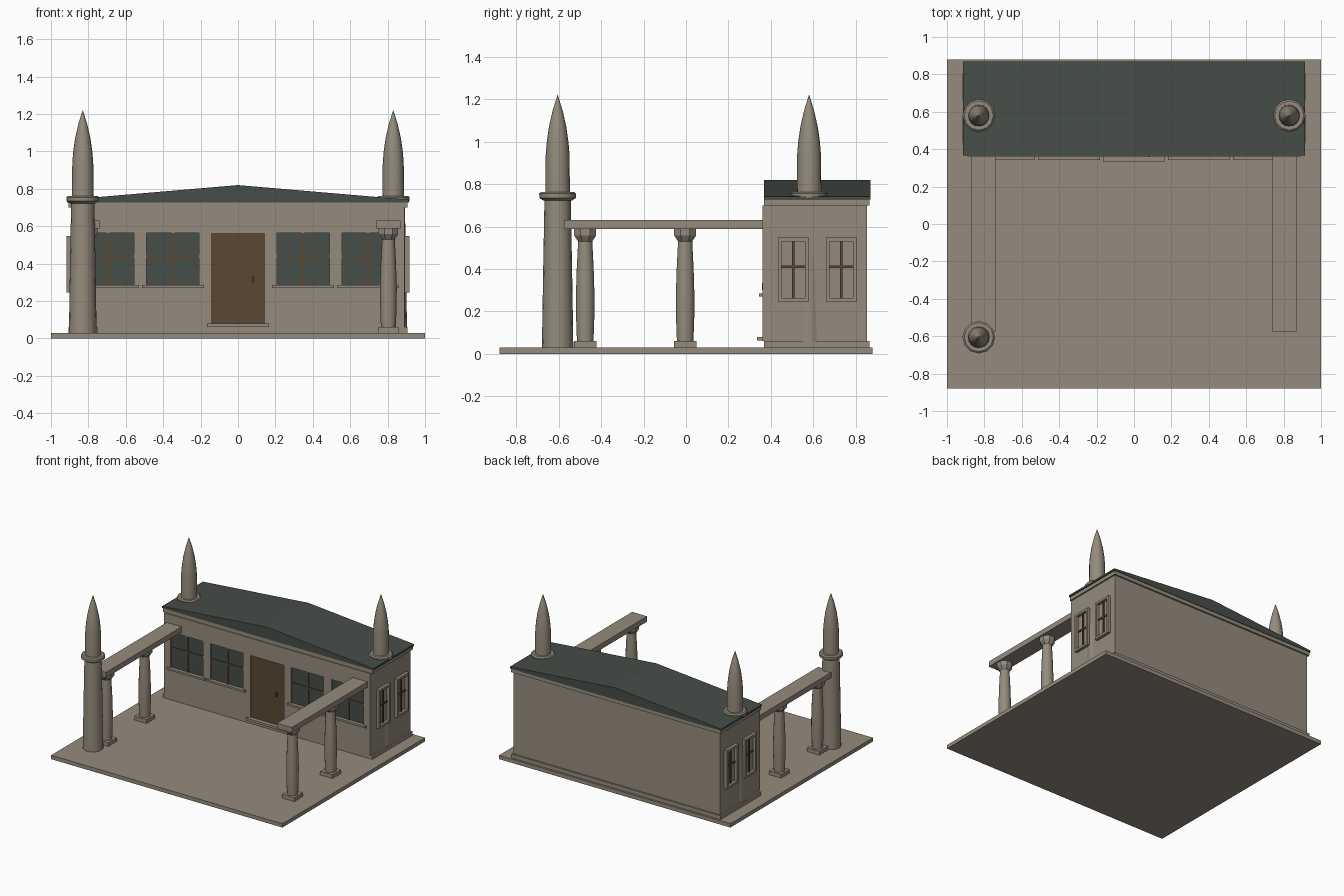
import bpy, math

if "Cube" in bpy.data.objects:
    bpy.data.objects.remove(bpy.data.objects["Cube"])

def mat(name, c):
    m = bpy.data.materials.new(name)
    m.diffuse_color = (*c, 1)
    m.use_nodes = True
    m.node_tree.nodes["Principled BSDF"].inputs["Base Color"].default_value = m.diffuse_color
    return m

STONE = mat("tan_stone", (0.30, 0.26, 0.205))
SLATE = mat("dark_green_slate", (0.062, 0.075, 0.066))
WOOD = mat("brown_wood", (0.105, 0.064, 0.034))

def mesh(name, verts, faces, m):
    me = bpy.data.meshes.new(name)
    me.from_pydata(verts, [], faces)
    me.materials.append(m)
    o = bpy.data.objects.new(name, me)
    bpy.context.collection.objects.link(o)
    return o

def box(name, x0, x1, y0, y1, z0, z1, m=STONE):
    v = [(x, y, z) for z in (z0, z1) for x, y in ((x0, y0), (x1, y0), (x1, y1), (x0, y1))]
    f = [(3, 2, 1, 0), (4, 5, 6, 7)] + [(i, (i + 1) % 4, 4 + (i + 1) % 4, 4 + i) for i in range(4)]
    return mesh(name, v, f, m)

def lathe(name, x, y, profile, n, m=STONE, turn=0.0, smooth=True):
    v = [(x + r * math.cos(turn + 2 * math.pi * i / n), y + r * math.sin(turn + 2 * math.pi * i / n), z)
         for r, z in profile for i in range(n)]
    f = [(k * n + i, k * n + (i + 1) % n, (k + 1) * n + (i + 1) % n, (k + 1) * n + i)
         for k in range(len(profile) - 1) for i in range(n)]
    f += [tuple(reversed(range(n))), tuple(range((len(profile) - 1) * n, len(profile) * n))]
    o = mesh(name, v, f, m)
    if smooth:
        bpy.ops.object.select_all(action='DESELECT')
        bpy.context.view_layer.objects.active = o
        o.select_set(True)
        bpy.ops.object.shade_smooth_by_angle(angle=math.radians(35))
    return o

# ground slab, plinth, main block, cornice
box("ground_slab", -1, 1, -0.88, 0.88, 0, 0.03)
box("plinth", -0.905, 0.905, 0.367, 0.865, 0.03, 0.06)
box("main_block", -0.893, 0.893, 0.376, 0.853, 0.06, 0.70)
box("cornice", -0.905, 0.905, 0.367, 0.866, 0.70, 0.728)

# low gabled roof, ridge running front to back
prof = [(-0.913, 0.728), (0.913, 0.728), (0.913, 0.742), (0, 0.82), (-0.913, 0.742)]
rv = [(x, y, z) for y in (0.367, 0.87) for x, z in prof]
rf = [(0, 1, 2, 3, 4), (9, 8, 7, 6, 5)] + [((i + 1) % 5, i, i + 5, (i + 1) % 5 + 5) for i in range(5)]
mesh("roof", rv, rf, SLATE)

# front facade panel with openings for windows and door
F0, F1 = 0.36, 0.377
box("facade_lintel", -0.89, 0.89, F0, F1, 0.565, 0.70)
wins = [-0.695, -0.348, 0.348, 0.695]
edges = [-0.89]
for c, h in ((-0.695, 0.14), (-0.348, 0.14), (0, 0.144), (0.348, 0.14), (0.695, 0.14)):
    edges += [c - h, c + h]
edges.append(0.89)
for i in range(0, len(edges), 2):
    box("facade_pier", edges[i], edges[i + 1], F0, F1, 0.06, 0.565)
for c in wins:
    box("facade_apron", c - 0.14, c + 0.14, F0, F1, 0.06, 0.285)
    box("window_glass", c - 0.14, c + 0.14, 0.371, 0.378, 0.285, 0.565, SLATE)
    box("window_mullion", c - 0.008, c + 0.008, 0.364, 0.372, 0.285, 0.565, WOOD)
    box("window_crossbar", c - 0.14, c + 0.14, 0.365, 0.372, 0.433, 0.447, WOOD)
    box("window_sill", c - 0.165, c + 0.165, 0.343, F1, 0.27, 0.285)

# door, step and handle
box("door", -0.144, 0.144, 0.368, 0.378, 0.08, 0.565, WOOD)
box("door_step", -0.165, 0.165, 0.335, F1, 0.062, 0.08)
box("door_handle", 0.074, 0.082, 0.358, 0.369, 0.30, 0.335, WOOD)

# framed side windows
for s in (-1, 1):
    def sbox(name, d0, d1, y0, y1, z0, z1, m=STONE):
        a, b = sorted((s * d0, s * d1))
        box(name, a, b, y0, y1, z0, z1, m)
    for y in (0.506, 0.732):
        sbox("side_frame_top", 0.89, 0.917, y - 0.073, y + 0.073, 0.53, 0.548)
        sbox("side_frame_bottom", 0.89, 0.917, y - 0.073, y + 0.073, 0.246, 0.264)
        for e in (-1, 1):
            ya, yb = sorted((y + e * 0.073, y + e * 0.055))
            sbox("side_frame_jamb", 0.89, 0.917, ya, yb, 0.264, 0.53)
        sbox("side_mullion", 0.892, 0.902, y - 0.006, y + 0.006, 0.264, 0.53, WOOD)
        sbox("side_crossbar", 0.892, 0.901, y - 0.055, y + 0.055, 0.404, 0.416, WOOD)

# colonnade: beams and columns on both sides
for s in (-1, 1):
    x = s * 0.804
    box("beam", x - 0.064, x + 0.064, -0.575, 0.37, 0.588, 0.63)
    for y in (-0.475, -0.004):
        box("column_base", x - 0.053, x + 0.053, y - 0.053, y + 0.053, 0.03, 0.06)
        lathe("column_shaft", x, y, [(0.040, 0.06), (0.044, 0.17), (0.045, 0.27), (0.041, 0.40),
                                     (0.034, 0.535)], 14)
        lathe("column_capital", x, y, [(0.036, 0.53), (0.056, 0.558), (0.056, 0.588)], 8,
              turn=math.pi / 8, smooth=False)

# slender towers: two through the building, one at the front left
for x, y in ((-0.83, 0.58), (0.83, 0.58), (-0.83, -0.605)):
    lathe("tower_shaft", x, y, [(0.074, 0.03), (0.069, 0.35), (0.062, 0.735)], 16)
    lathe("tower_collar", x, y, [(0.066, 0.722), (0.086, 0.735), (0.087, 0.755), (0.078, 0.763)], 12)
    lathe("tower_spire", x, y, [(0.058, 0.755), (0.056, 0.94), (0.051, 1.0), (0.041, 1.07),
                                (0.024, 1.145), (0.001, 1.22)], 16)
